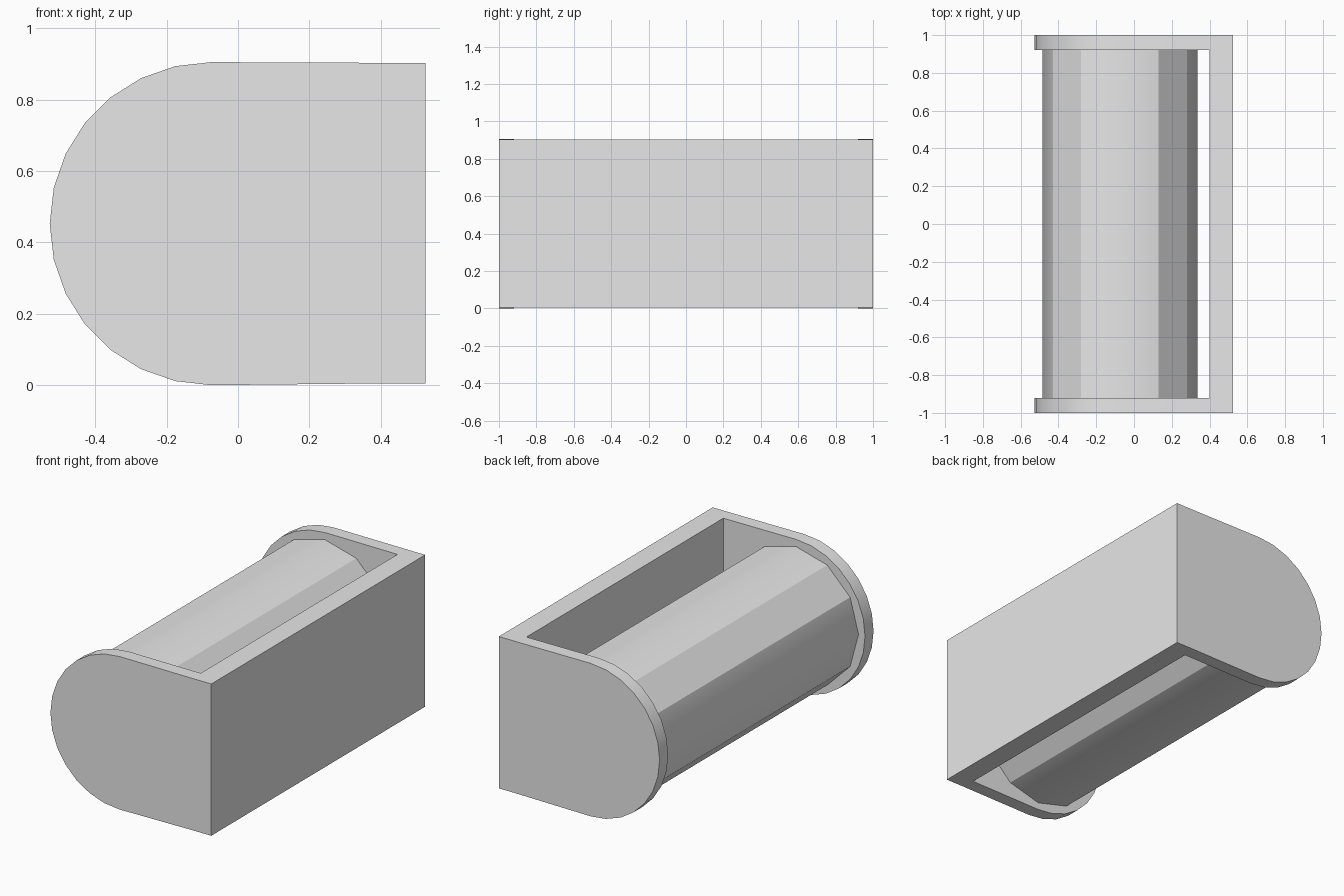
import bpy, bmesh, math

if "Cube" in bpy.data.objects:
    bpy.data.objects.remove(bpy.data.objects["Cube"], do_unlink=True)

GREY = (0.8, 0.8, 0.8, 1.0)
grey = bpy.data.materials.new("plain grey")
grey.use_nodes = True
grey.diffuse_color = GREY
grey.node_tree.nodes["Principled BSDF"].inputs["Base Color"].default_value = GREY

CX, CZ = -0.075, 0.4525      # shared axis of the roll and the rounded ends
END_R, ROLL_R = 0.4525, 0.41
OUTER, INNER = 1.0, 0.92     # outside and inside of the end plates
PLATE_X, BACK_X = 0.40, 0.525
LOW, HIGH = 0.005, 0.903


def finish(name, bm, is_sharp):
    """Smooth the faces, mark the sharp edges and make the object."""
    bmesh.ops.recalc_face_normals(bm, faces=bm.faces)
    for f in bm.faces:
        f.smooth = True
    for e in bm.edges:
        e.smooth = not is_sharp(e)
    mesh = bpy.data.meshes.new(name)
    bm.to_mesh(mesh)
    bm.free()
    mesh.materials.append(grey)
    obj = bpy.data.objects.new(name, mesh)
    bpy.context.collection.objects.link(obj)
    return obj


# Holder: one D-shaped profile swept along y, hollow between the end plates
arc = [math.radians(90 + 180 * i / 14) for i in range(15)]
profile = [(CX + END_R * math.cos(a), CZ + END_R * math.sin(a)) for a in arc]
profile += [(PLATE_X, LOW), (BACK_X, LOW), (BACK_X, HIGH), (PLATE_X, HIGH)]
n = len(profile)
plate = [n - 4, n - 3, n - 2, n - 1]        # corners of the flat plate
rounded = list(range(n - 3)) + [n - 1]      # inner face of an end plate

bm = bmesh.new()
rings = []
for y in (-OUTER, -INNER, INNER, OUTER):
    rings.append([bm.verts.new((x, y, z)) for x, z in profile])
for k, loop in enumerate((range(n), plate, range(n))):
    loop = list(loop)
    for i, j in zip(loop, loop[1:] + loop[:1]):
        bm.faces.new((rings[k][i], rings[k][j], rings[k + 1][j], rings[k + 1][i]))
for ring in (rings[0], rings[3]):
    bm.faces.new(ring)
for ring in (rings[1], rings[2]):
    bm.faces.new([ring[i] for i in rounded])
finish("holder", bm, lambda e: e.calc_face_angle(0) > math.radians(30))

# Roll: twelve-sided cylinder, creased except along its four quarter lines
bm = bmesh.new()
ends = []
for y in (-INNER, INNER):
    ends.append([bm.verts.new((CX + ROLL_R * math.cos(math.tau * i / 12), y,
                               CZ + ROLL_R * math.sin(math.tau * i / 12)))
                 for i in range(12)])
for i in range(12):
    j = (i + 1) % 12
    bm.faces.new((ends[0][i], ends[0][j], ends[1][j], ends[1][i]))
for ring in ends:
    bm.faces.new(ring)


def roll_sharp(e):
    a, b = (v.co for v in e.verts)
    along = abs(a.y - b.y) > 0.1
    quarter = min(abs(a.x - CX), abs(a.z - CZ)) < 0.001
    return not (along and quarter)


finish("roll", bm, roll_sharp)
